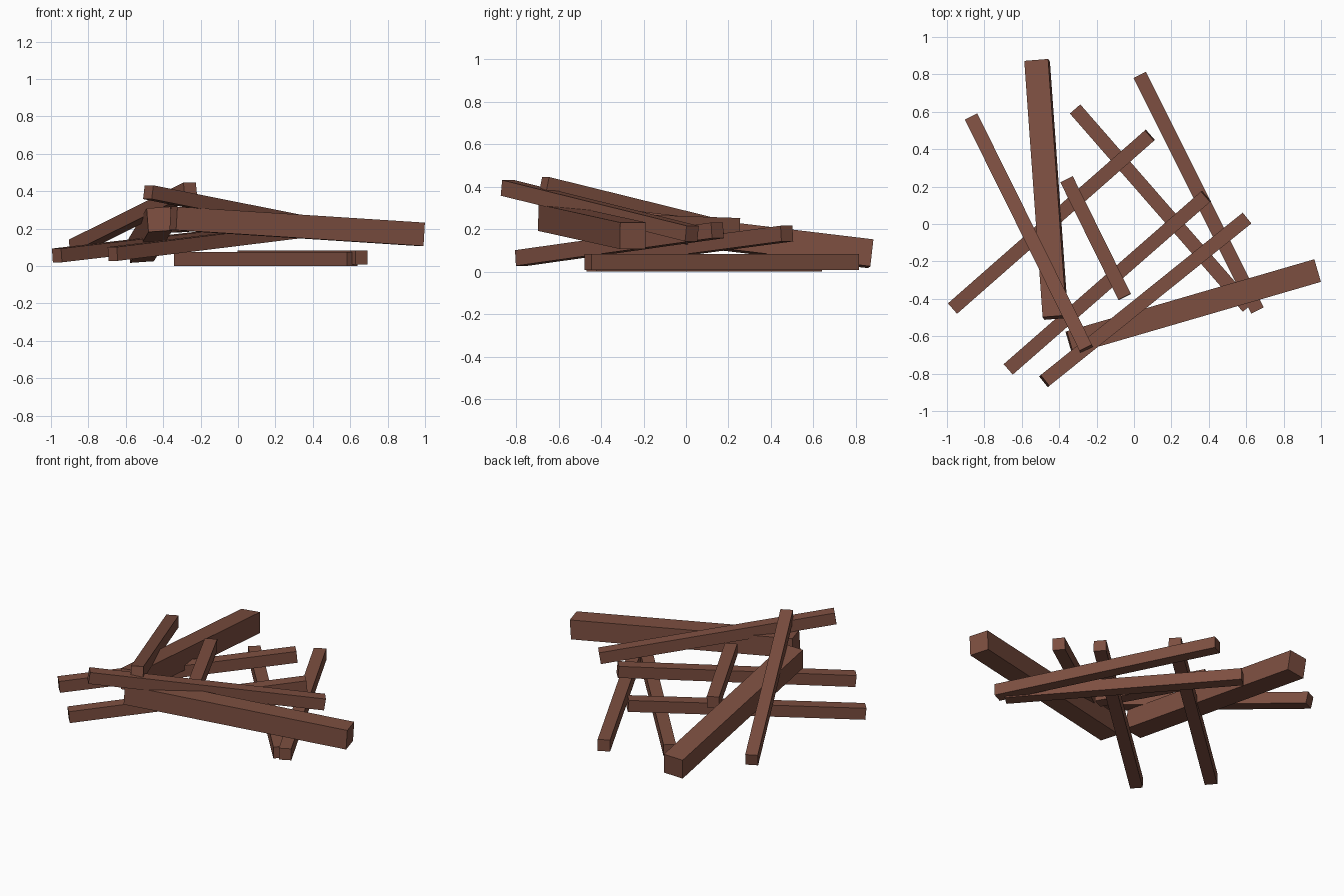
import bpy, bmesh, math
from mathutils import Vector, Matrix

if "Cube" in bpy.data.objects:
    bpy.data.objects.remove(bpy.data.objects["Cube"])

wood = bpy.data.materials.new("reddish_brown_wood")
wood.diffuse_color = (0.205, 0.078, 0.052, 1)
wood.use_nodes = True
wood.node_tree.nodes["Principled BSDF"].inputs["Base Color"].default_value = wood.diffuse_color


def beam(name, a, b, width, height, roll=0):
    """Square-cut timber running between two end centres."""
    a, b = Vector(a), Vector(b)
    along = (b - a).normalized()
    side = Vector((0, 0, 1)).cross(along).normalized()
    up = along.cross(side)
    rot = Matrix((along, side, up)).transposed().to_4x4()
    bm = bmesh.new()
    bmesh.ops.create_cube(bm, size=1)
    bmesh.ops.scale(bm, vec=((b - a).length, width, height), verts=bm.verts)
    bm.transform(Matrix.Translation((a + b) / 2) @ rot
                 @ Matrix.Rotation(math.radians(roll), 4, 'X'))
    mesh = bpy.data.meshes.new(name)
    bm.to_mesh(mesh)
    bm.free()
    mesh.materials.append(wood)
    bpy.context.collection.objects.link(bpy.data.objects.new(name, mesh))


# Two thick beams
beam("thick_beam_left", (-0.518, 0.87, 0.085), (-0.42, -0.5, 0.25), 0.128, 0.128, 4)
beam("thick_beam_front", (0.978, -0.25, 0.17), (-0.345, -0.635, 0.255), 0.126, 0.125)

# Thin planks: lowest layer first
S = 0.074
beam("ground_plank_inner", (-0.315, 0.615, 0.038), (0.61, -0.445, 0.038), S, S)
beam("ground_plank_outer", (0.03, 0.797, 0.046), (0.66, -0.462, 0.046), S, S)
beam("middle_plank_back", (-0.968, -0.45, 0.057), (0.085, 0.475, 0.18), S, S)
beam("middle_plank_front", (-0.67, -0.775, 0.065), (0.385, 0.148, 0.195), S, S)
beam("short_plank", (-0.36, 0.238, 0.216), (-0.05, -0.39, 0.238), S, S)
beam("top_plank_left", (-0.868, 0.568, 0.105), (-0.255, -0.668, 0.41), S, S)
beam("top_plank_front", (-0.48, -0.84, 0.395), (0.6, 0.028, 0.18), S, S)
